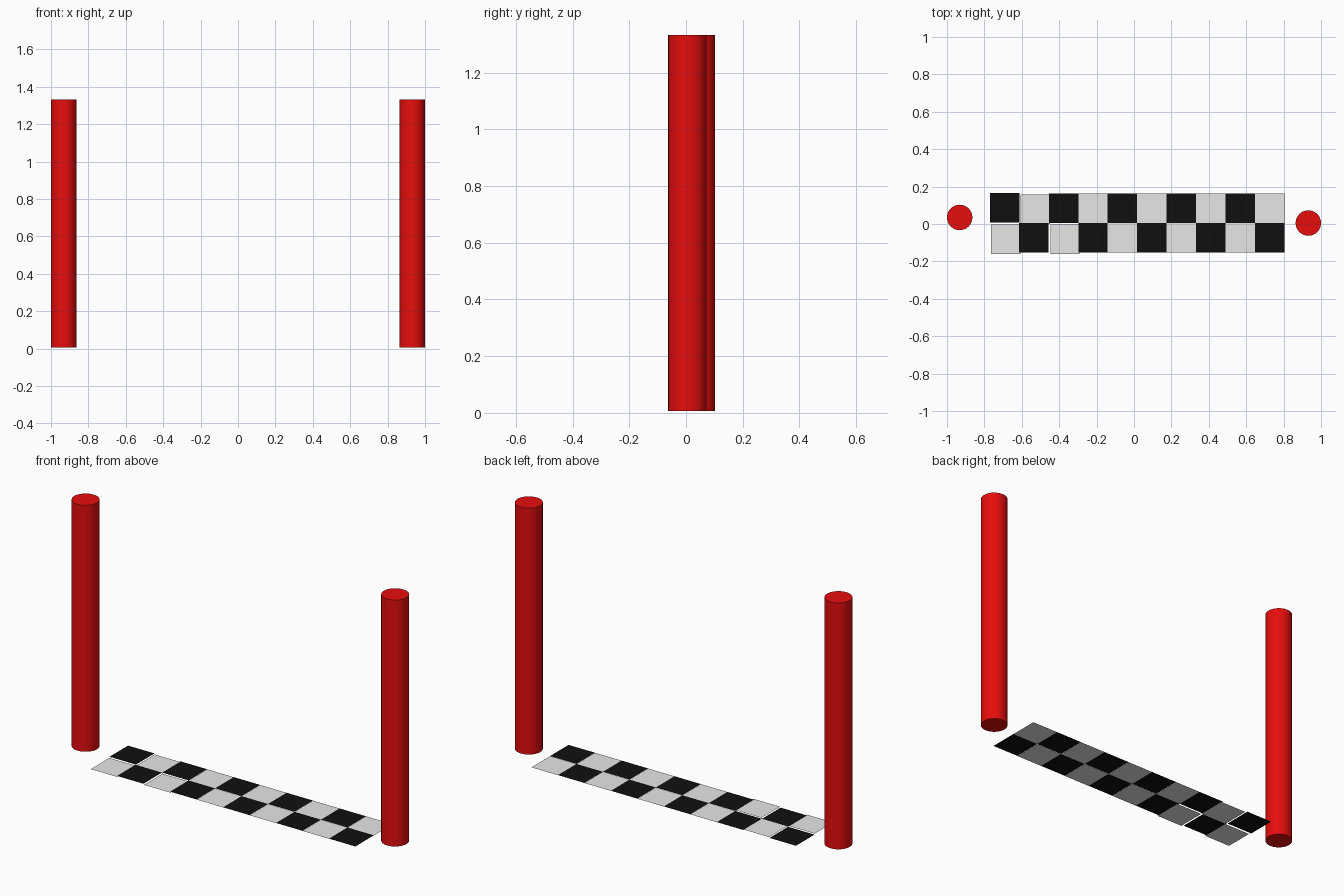
import bpy

if "Cube" in bpy.data.objects:
    bpy.data.objects.remove(bpy.data.objects["Cube"])


def material(name, rgb):
    m = bpy.data.materials.new(name)
    m.diffuse_color = (*rgb, 1.0)
    m.use_nodes = True
    m.node_tree.nodes["Principled BSDF"].inputs["Base Color"].default_value = m.diffuse_color
    return m


RED = material("red", (0.8, 0.004, 0.004))
WHITE = material("white", (0.8, 0.8, 0.8))
BLACK = material("black", (0.005, 0.005, 0.005))


# Two upright poles
def pole(name, x, y, bottom=0.006, top=1.332, radius=0.068):
    bpy.ops.mesh.primitive_cylinder_add(vertices=32, radius=radius, depth=top - bottom,
                                        location=(x, y, (top + bottom) / 2))
    ob = bpy.context.object
    ob.name = name
    ob.data.materials.append(RED)
    bpy.ops.object.shade_smooth_by_angle()


pole("left_pole", -0.932, 0.035)
pole("right_pole", 0.932, 0.005)

# Chequered strip of flat tiles on the ground, a few laid slightly out of line
STEP, SIZE = 0.1576, 0.1575
NUDGE = {(1, 0): (0, 0.002), (1, 1): (0.007, -0.006),
         (0, 0): (0.006, -0.008), (0, 1): (-0.001, 0), (0, 2): (0.008, -0.008)}
for row, y in enumerate((-0.073, 0.085)):
    for col in range(10):
        dx, dy = NUDGE.get((row, col), (0, 0))
        dark = (row + col) % 2 == 1
        bpy.ops.mesh.primitive_plane_add(
            size=SIZE, location=(-0.692 + col * STEP + dx, y + dy, 0.0005 if dark else 0))
        tile = bpy.context.object
        tile.name = f"{'black' if dark else 'white'}_tile_{row}_{col}"
        tile.data.materials.append(BLACK if dark else WHITE)
